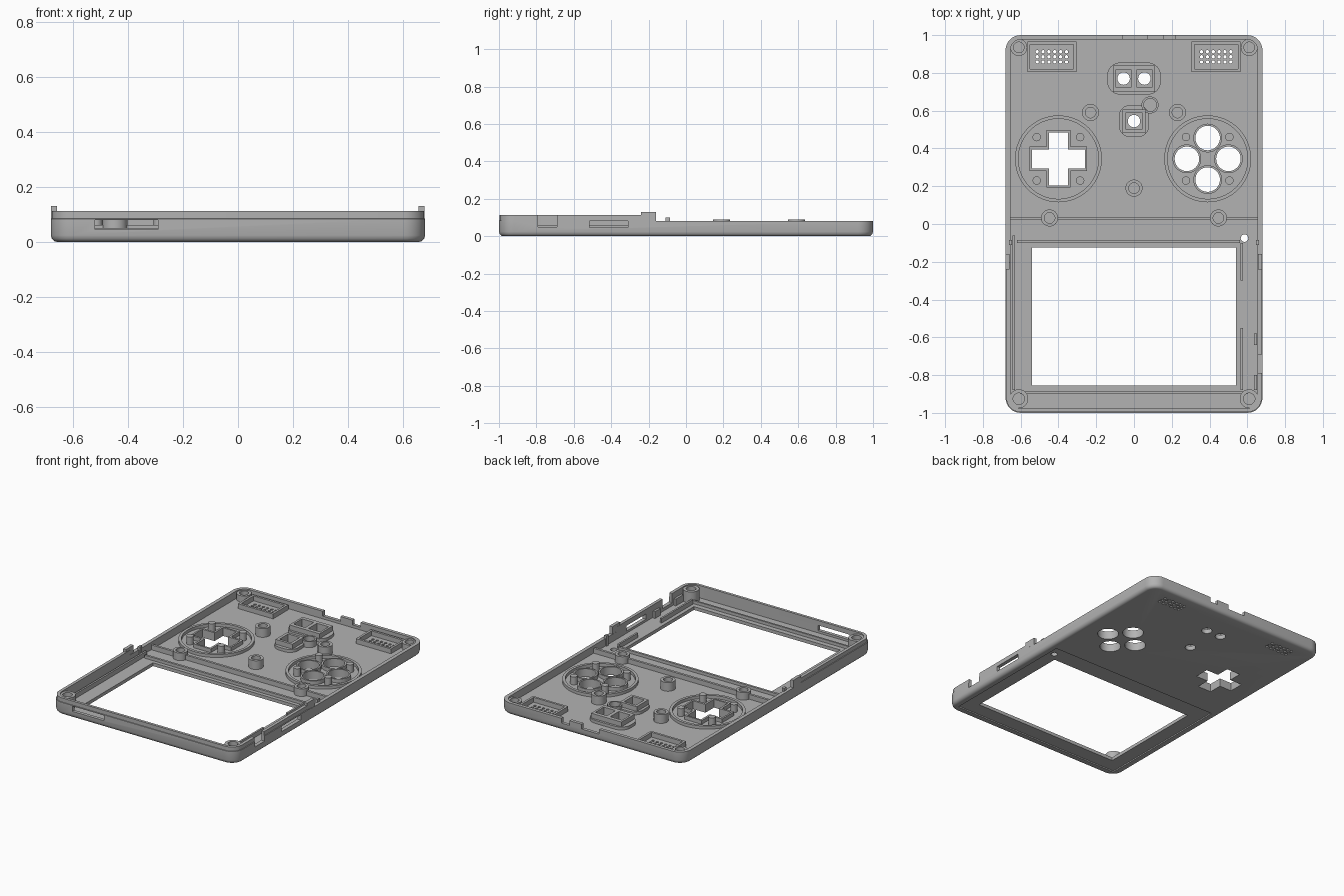
import bpy, bmesh, math
from mathutils import Vector

cube = bpy.data.objects.get("Cube")
if cube:
    bpy.data.objects.remove(cube, do_unlink=True)

grey = bpy.data.materials.new("shell grey")
grey.use_nodes = True
COLOUR = (0.45, 0.45, 0.45, 1)
grey.diffuse_color = COLOUR
grey.node_tree.nodes["Principled BSDF"].inputs["Base Color"].default_value = COLOUR

FLOOR = 0.03
ROOT = FLOOR - 0.005      # parts sink slightly into the floor


# ---- outlines ----
def circle(cx, cy, r, n=32):
    return [(cx + r * math.cos(2 * math.pi * i / n), cy + r * math.sin(2 * math.pi * i / n))
            for i in range(n)]


def rect(x0, x1, y0, y1):
    return [(x0, y0), (x1, y0), (x1, y1), (x0, y1)]


def box_at(cx, cy, hx, hy):
    return rect(cx - hx, cx + hx, cy - hy, cy + hy)


def rounded(hx, hy, r, cx=0, cy=0, n=8):
    pts = []
    for k, (sx, sy) in enumerate([(1, 1), (-1, 1), (-1, -1), (1, -1)]):
        for i in range(n + 1):
            a = math.pi / 2 * (k + i / n)
            pts.append((cx + sx * (hx - r) + r * math.cos(a), cy + sy * (hy - r) + r * math.sin(a)))
    return pts


def cross(cx, cy, a, b):
    pts = []
    for k in range(4):
        c, s = round(math.cos(k * math.pi / 2)), round(math.sin(k * math.pi / 2))
        for x, y in ((a, -b), (a, b), (b, b)):
            pts.append((cx + c * x - s * y, cy + s * x + c * y))
    return pts


# ---- builders ----
def skin(bm, loops, ring=False):
    rows = [[bm.verts.new((x, y, z)) for x, y in pts] for pts, z in loops]
    n = len(rows[0])
    pairs = list(zip(rows, rows[1:])) + ([(rows[-1], rows[0])] if ring else [])
    for a, b in pairs:
        for i in range(n):
            j = (i + 1) % n
            bm.faces.new((a[i], a[j], b[j], b[i]))
    if not ring:
        bm.faces.new(rows[0])
        bm.faces.new(rows[-1])


def finish(name, bm):
    bmesh.ops.recalc_face_normals(bm, faces=bm.faces)
    me = bpy.data.meshes.new(name)
    bm.to_mesh(me)
    bm.free()
    me.materials.append(grey)
    ob = bpy.data.objects.new(name, me)
    bpy.context.collection.objects.link(ob)
    return ob


def solid(name, outlines, z0, z1):
    bm = bmesh.new()
    for o in outlines:
        skin(bm, [(o, z0), (o, z1)])
    return finish(name, bm)


def walls(name, pairs, z1, z0=ROOT):
    bm = bmesh.new()
    for outer, inner in pairs:
        skin(bm, [(outer, z0), (outer, z1), (inner, z1), (inner, z0)], ring=True)
    return finish(name, bm)


def activate(ob):
    bpy.ops.object.select_all(action='DESELECT')
    ob.select_set(True)
    bpy.context.view_layer.objects.active = ob


def cut(target, outlines, z0, z1):
    cutter = solid("cutter", outlines, z0, z1)
    mod = target.modifiers.new("cut", 'BOOLEAN')
    mod.operation, mod.solver, mod.object = 'DIFFERENCE', 'EXACT', cutter
    activate(target)
    bpy.ops.object.modifier_apply(modifier=mod.name)
    bpy.data.objects.remove(cutter, do_unlink=True)


# ---- layout ----
PAD = (-0.4, 0.345)
BUTTONS = (0.39, 0.345)
SPEAKERS = [(s * 0.435, 0.885) for s in (-1, 1)]
SMALL_KEYS = [(-0.055, 0.77), (0.055, 0.77), (0, 0.545)]
button_spots = [(BUTTONS[0] + dx * 0.11, BUTTONS[1] + dy * 0.11)
                for dx, dy in ((1, 0), (-1, 0), (0, 1), (0, -1))]

# ---- shell: rounded tray with a higher rim on the screen half ----
bm = bmesh.new()
profile = [(0.022, 0), (0.012, 0.003), (0.004, 0.011), (0, 0.024), (0, 0.084), (0.004, 0.085), (0.004, 0.112)]
skin(bm, [(rounded(0.68 - d, 1 - d, 0.08 - d), z) for d, z in profile])
shell = finish("shell", bm)
cut(shell, [rounded(0.655, 0.978, 0.06)], FLOOR, 0.2)
cut(shell, [rect(-1, 1, -0.2, 1.2)], 0.08, 0.2)
# outer lens recess and screen opening
cut(shell, [rect(-0.63, 0.63, -0.95, 0)], -0.1, 0.008)
cut(shell, [rect(-0.54, 0.54, -0.855, -0.125)], -0.1, 0.2)
# control openings
cut(shell, [cross(*PAD, 0.14, 0.05)] + [circle(x, y, 0.065) for x, y in button_spots]
    + [circle(x, y, 0.033, 24) for x, y in SMALL_KEYS] + [circle(0.585, -0.075, 0.02, 20)], -0.1, 0.2)
# speaker grilles
cut(shell, [circle(x + (i - 2.5) * 0.031, y + j * 0.027, 0.009, 10)
            for x, y in SPEAKERS for i in range(6) for j in (-1, 0, 1)], -0.1, 0.2)
# side slots and rim notches
cut(shell, [rect(-0.52, -0.29, -1.1, -0.96), rect(0.64, 0.8, -0.515, -0.31)], 0.045, 0.08)
cut(shell, [rect(0.64, 0.8, -0.79, -0.69)], 0.05, 0.2)
cut(shell, [rect(-0.06, 0.07, 0.96, 1.1), rect(0.16, 0.22, 0.96, 1.1)], 0.048, 0.2)

# ---- screw posts ----
def posts(name, spots, top, r=0.045, hole=0.028):
    walls(name, [(circle(x, y, r), circle(x, y, hole)) for x, y in spots], top)


posts("inner_screw_posts", [(-0.23, 0.59), (0.23, 0.59), (0, 0.19)], 0.088)
posts("hinge_screw_posts", [(-0.447, 0.032), (0.447, 0.032)], 0.08)
posts("back_corner_posts", [(-0.61, 0.935), (0.61, 0.935)], 0.072)
posts("front_corner_posts", [(-0.61, -0.925), (0.61, -0.925)], 0.105, 0.05, 0.03)
posts("light_ring", [(0.085, 0.63)], 0.07, 0.045, 0.034)

# ---- directional pad and button wells ----
for label, (cx, cy) in (("pad", PAD), ("button", BUTTONS)):
    walls(label + "_well_ring", [(circle(cx, cy, 0.23, 64), circle(cx, cy, 0.212, 64))], 0.05)
    solid(label + "_pegs", [circle(cx + sx * 0.115, cy + sy * 0.115, 0.022, 20)
                            for sx in (-1, 1) for sy in (-1, 1)], ROOT, 0.082)
walls("pad_guide", [(cross(*PAD, 0.152, 0.064), cross(*PAD, 0.14, 0.05))], 0.055)
walls("button_guides", [(circle(x, y, 0.076), circle(x, y, 0.065)) for x, y in button_spots], 0.055)

# ---- speaker frames ----
walls("speaker_frames", [(box_at(x, y, 0.13, 0.08), box_at(x, y, 0.115, 0.065))
                         for x, y in SPEAKERS], 0.062)

# ---- small key sockets with a rounded skirt ----
walls("small_key_sockets", [(box_at(x, y, 0.057 if y > 0.7 else 0.062, 0.07 if y > 0.7 else 0.062),
                             box_at(x, y, 0.043, 0.045)) for x, y in SMALL_KEYS], 0.082)
walls("small_key_skirts", [
    (rounded(0.142, 0.085, 0.07, 0, 0.77), rounded(0.105, 0.06, 0.02, 0, 0.77)),
    (rounded(0.08, 0.085, 0.06, 0, 0.545), rounded(0.055, 0.055, 0.02, 0, 0.545))], 0.05)

# ---- ribs dividing the halves and framing the screen ----
solid("hinge_ribs", [rect(-0.66, -0.485, 0.022, 0.038), rect(0.485, 0.66, 0.022, 0.038),
                     rect(-0.41, 0.41, 0.022, 0.038)], ROOT, 0.062)
solid("screen_cross_ribs", [rect(-0.62, 0.56, -0.1, -0.085), rect(-0.6, 0.6, -0.9, -0.888)], ROOT, 0.05)
solid("screen_side_ribs", [rect(-0.642, -0.63, -0.88, -0.06), rect(0.565, 0.577, -0.3, -0.1),
                           rect(0.565, 0.577, -0.88, -0.55)], ROOT, 0.06)
solid("port_supports", [rect(0.635, 0.65, -0.64, -0.58), rect(0.635, 0.65, -0.88, -0.8)], ROOT, 0.075)

# ---- rim tabs ----
solid("rim_tabs", [rect(s * 0.668 - 0.012, s * 0.668 + 0.01, -0.24, -0.16) for s in (-1, 1)], 0.06, 0.13)
solid("rim_pegs", [rect(s * 0.655 - 0.008, s * 0.655 + 0.008, -0.11, -0.085) for s in (-1, 1)], ROOT, 0.1)

for ob in list(bpy.context.collection.objects):
    if ob.type == 'MESH':
        activate(ob)
        bpy.ops.object.shade_smooth_by_angle(angle=math.radians(30))
